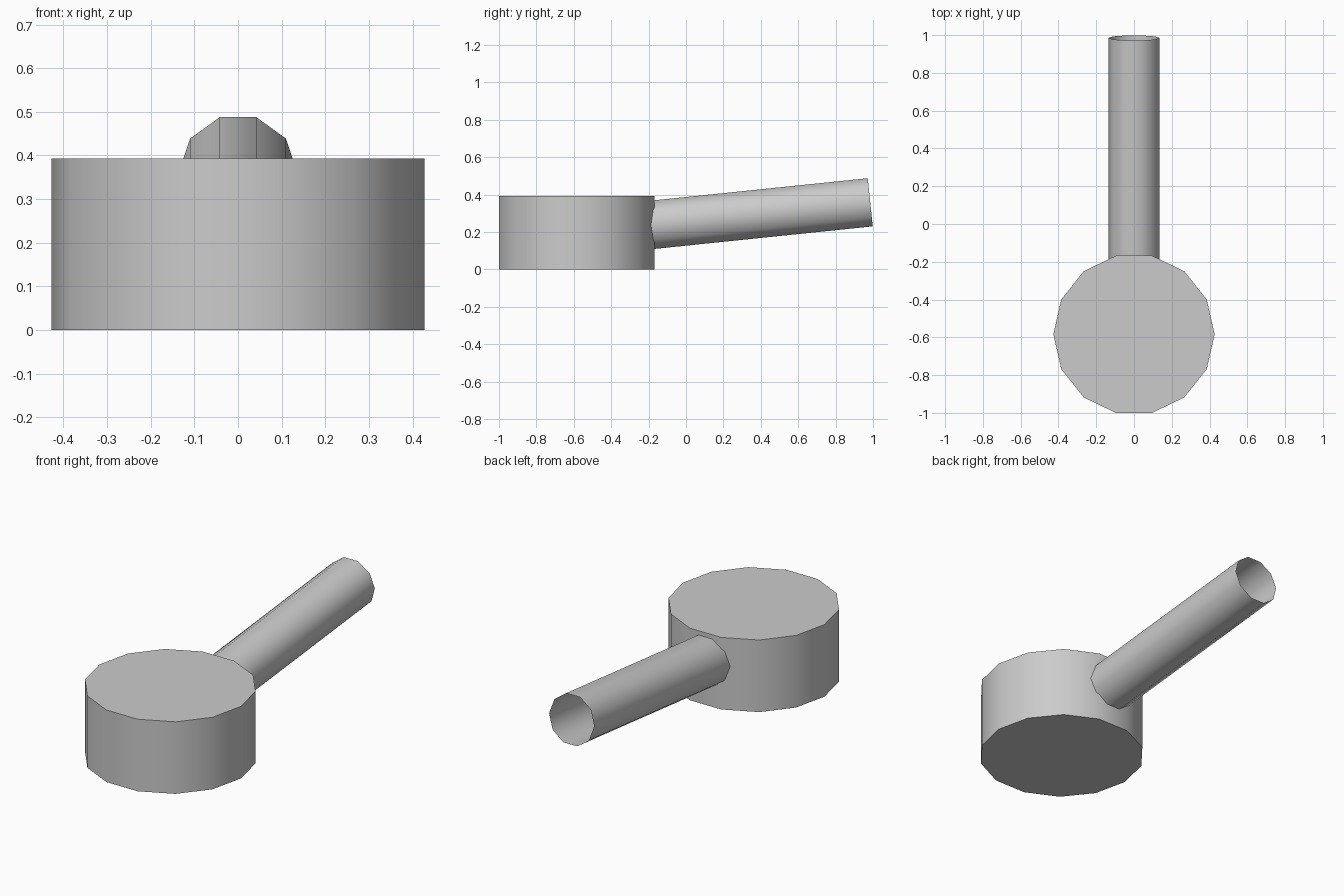
import bpy
import bmesh
import math
from mathutils import Matrix, Vector

cube = bpy.data.objects.get("Cube")
if cube:
    bpy.data.objects.remove(cube, do_unlink=True)

# Single plain material
grey = bpy.data.materials.new("light grey")
grey.use_nodes = True
colour = (0.6, 0.6, 0.6, 1.0)
grey.diffuse_color = colour
grey.node_tree.nodes["Principled BSDF"].inputs["Base Color"].default_value = colour


def prism(name, sides, radius, length, matrix, capped):
    """Regular prism along local z, from 0 to length, with a corner on local x."""
    bm = bmesh.new()
    angles = [math.tau * i / sides for i in range(sides)]
    base = [bm.verts.new((radius * math.cos(a), radius * math.sin(a), 0)) for a in angles]
    end = [bm.verts.new(v.co + Vector((0, 0, length))) for v in base]
    for i in range(sides):
        j = (i + 1) % sides
        bm.faces.new((base[i], base[j], end[j], end[i]))
    if capped:
        bm.faces.new(base[::-1])
        bm.faces.new(end)
    bm.transform(matrix)
    mesh = bpy.data.meshes.new(name)
    bm.to_mesh(mesh)
    bm.free()
    mesh.materials.append(grey)
    obj = bpy.data.objects.new(name, mesh)
    bpy.context.collection.objects.link(obj)
    bpy.ops.object.select_all(action="DESELECT")
    obj.select_set(True)
    bpy.context.view_layer.objects.active = obj
    bpy.ops.object.shade_smooth_by_angle(angle=math.radians(40))
    return obj


# Closed drum-shaped body
prism("body", 14, 0.427, 0.393, Matrix.Translation((0, -0.584, 0)), True)

# Hollow handle, open at the far end, tilted slightly upward
tilt = math.radians(5.9)
length = 1.24
direction = Vector((0, math.cos(tilt), math.sin(tilt)))
start = Vector((0, 0.985, 0.359)) - direction * length
prism("handle", 10, 0.136, length,
      Matrix.Translation(start) @ Matrix.Rotation(tilt - math.pi / 2, 4, "X"), False)
